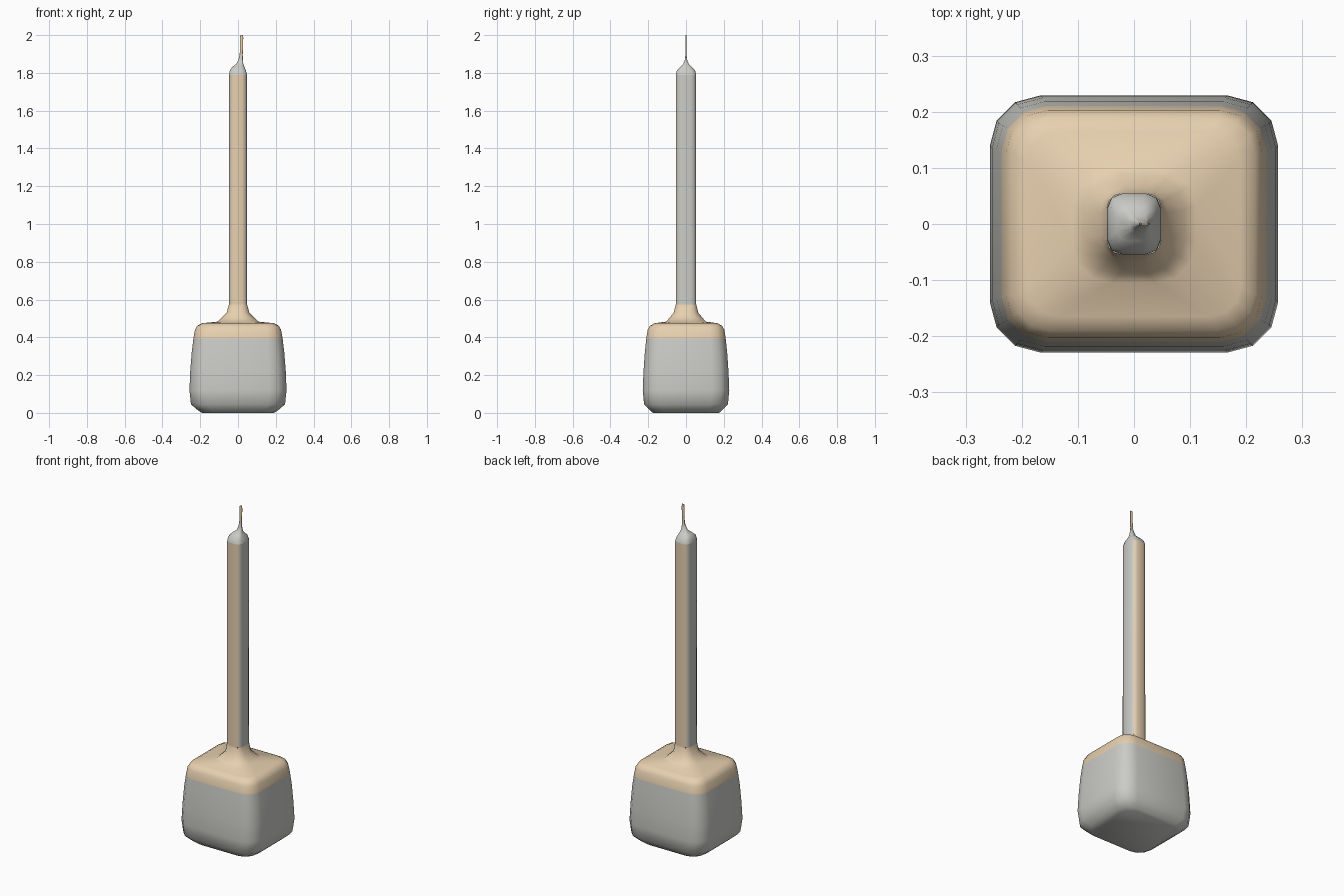
import bpy, math

if "Cube" in bpy.data.objects:
    bpy.data.objects.remove(bpy.data.objects["Cube"])

tan = bpy.data.materials.new("tan")
tan.diffuse_color = (0.80, 0.63, 0.43, 1)
tan.use_nodes = True
tan.node_tree.nodes["Principled BSDF"].inputs["Base Color"].default_value = tan.diffuse_color
grey = bpy.data.materials.new("grey")
grey.diffuse_color = (0.6, 0.6, 0.57, 1)
grey.use_nodes = True
grey.node_tree.nodes["Principled BSDF"].inputs["Base Color"].default_value = grey.diffuse_color


def ring(z, hx, hy, r, cx=0.0, seg=3):
    """Rounded rectangle section at height z."""
    pts = []
    for k, (sx, sy) in enumerate([(1, 1), (-1, 1), (-1, -1), (1, -1)]):
        for i in range(seg + 1):
            a = math.pi / 2 * (k + i / seg)
            pts.append((cx + sx * (hx - r) + r * math.cos(a),
                        sy * (hy - r) + r * math.sin(a), z))
    return pts


def loft(name, sections, mats, seg=3, bottom=False, top=False, angle=50):
    rings = [ring(*s, seg=seg) for s in sections]
    n = len(rings[0])
    verts = [p for rg in rings for p in rg]
    faces = [(j * n + i, j * n + (i + 1) % n, (j + 1) * n + (i + 1) % n, (j + 1) * n + i)
             for j in range(len(rings) - 1) for i in range(n)]
    if bottom:
        faces.append(tuple(reversed(range(n))))
    if top:
        faces.append(tuple(range(len(verts) - n, len(verts))))
    me = bpy.data.meshes.new(name)
    me.from_pydata(verts, [], faces)
    for m in mats:
        me.materials.append(m)
    ob = bpy.data.objects.new(name, me)
    bpy.context.collection.objects.link(ob)
    bpy.ops.object.select_all(action='DESELECT')
    ob.select_set(True)
    bpy.context.view_layer.objects.active = ob
    bpy.ops.object.shade_smooth_by_angle(angle=math.radians(angle))
    return ob


# Grey lower block: (z, half x, half y, corner radius)
loft("block_base", [
    (0.0, 0.19, 0.175, 0.07), (0.012, 0.21, 0.19, 0.075), (0.045, 0.249, 0.222, 0.09),
    (0.12, 0.257, 0.229, 0.09), (0.22, 0.253, 0.225, 0.09), (0.32, 0.245, 0.218, 0.085),
    (0.395, 0.236, 0.21, 0.08)], [grey], bottom=True)

# Tan upper block, flaring up into the stem collar
loft("block_top", [
    (0.395, 0.236, 0.21, 0.08), (0.44, 0.228, 0.203, 0.075), (0.462, 0.215, 0.19, 0.065),
    (0.475, 0.19, 0.165, 0.055), (0.483, 0.11, 0.105, 0.07), (0.50, 0.09, 0.09, 0.065),
    (0.53, 0.06, 0.065, 0.045), (0.575, 0.048, 0.054, 0.025)], [tan])

# Stick, tan on the front and back faces, grey on the sides
stick = loft("stick", [(0.575, 0.048, 0.054, 0.025), (1.79, 0.047, 0.054, 0.025)],
             [grey, tan], seg=2, angle=60)
for p in stick.data.polygons:
    if abs(p.normal.y) > 0.8:
        p.material_index = 1

# Rounded tip drawn in towards the wick
loft("tip", [
    (1.79, 0.047, 0.054, 0.025), (1.815, 0.042, 0.048, 0.024, -0.001),
    (1.832, 0.032, 0.03, 0.018, 0.002), (1.848, 0.018, 0.014, 0.009, 0.010),
    (1.87, 0.012, 0.006, 0.004, 0.014), (1.895, 0.008, 0.003, 0.002, 0.017)],
    [grey], seg=2)

# Thin flat wick
loft("wick", [
    (1.895, 0.008, 0.003, 0.002, 0.017), (1.93, 0.008, 0.002, 0.001, 0.018),
    (1.985, 0.009, 0.002, 0.001, 0.019), (2.0, 0.006, 0.002, 0.001, 0.019)],
    [tan], seg=2, top=True)
